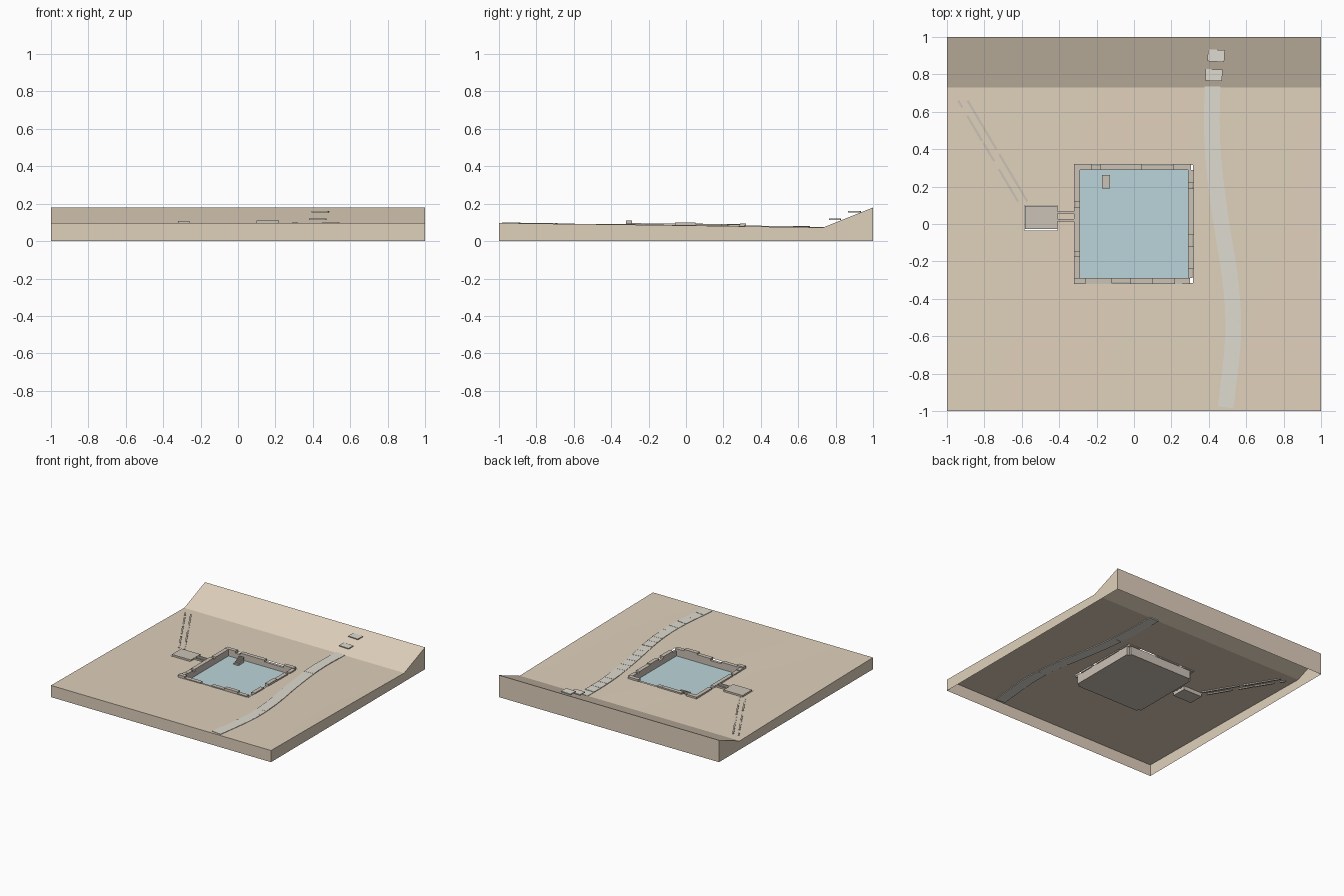
import bpy, bmesh, math, random
from mathutils import Matrix, Vector

if "Cube" in bpy.data.objects:
    bpy.data.objects.remove(bpy.data.objects["Cube"])

random.seed(4)


def mat(name, r, g, b):
    m = bpy.data.materials.new(name)
    m.diffuse_color = (r, g, b, 1)
    m.use_nodes = True
    m.node_tree.nodes["Principled BSDF"].inputs["Base Color"].default_value = m.diffuse_color
    return m


SAND = mat("sand", 0.74, 0.63, 0.50)
STONE = mat("stone", 0.60, 0.54, 0.47)
PAVING = mat("paving", 0.74, 0.71, 0.64)
WATER = mat("water", 0.50, 0.66, 0.70)


def ground(y, x=0.0):
    if y > 0.73:
        return 0.072 + (y - 0.73) / 0.27 * 0.108
    t = (y + 1) / 1.73
    bump = 0.002 * math.sin(5 * x + 1) * math.sin(math.pi * t)
    return 0.096 - 0.024 * t + bump


def finish(name, bm, material):
    me = bpy.data.meshes.new(name)
    bm.to_mesh(me)
    bm.free()
    me.materials.append(material)
    ob = bpy.data.objects.new(name, me)
    bpy.context.collection.objects.link(ob)
    return ob


def add_box(bm, x0, x1, y0, y1, z0, z1, angle=0.0):
    m = (Matrix.Translation(((x0 + x1) / 2, (y0 + y1) / 2, (z0 + z1) / 2))
         @ Matrix.Rotation(angle, 4, 'Z')
         @ Matrix.Diagonal((x1 - x0, y1 - y0, z1 - z0, 1)))
    bmesh.ops.create_cube(bm, size=1, matrix=m)


def boxes(name, items, material):
    bm = bmesh.new()
    for it in items:
        add_box(bm, *it)
    return finish(name, bm, material)


# Terrain sheet with openings for the tank and the silt basin, plus outer skirt
H = 0.315
xs = sorted({round(-1 + i * 0.1, 3) for i in range(21)} | {-H, H, -0.585, -0.41})
ys = sorted({round(-1 + i * 0.1, 3) for i in range(21)} | {-H, H, 0.73, -0.035, 0.1})
bm = bmesh.new()
grid = [[bm.verts.new((x, y, ground(y, x) if abs(x) < 1 and abs(y) < 1 else ground(y)))
         for y in ys] for x in xs]
for i in range(len(xs) - 1):
    for j in range(len(ys) - 1):
        cx, cy = (xs[i] + xs[i + 1]) / 2, (ys[j] + ys[j + 1]) / 2
        in_tank = abs(cx) < H and abs(cy) < H
        in_basin = -0.585 < cx < -0.41 and -0.035 < cy < 0.1
        if not (in_tank or in_basin):
            bm.faces.new((grid[i][j], grid[i + 1][j], grid[i + 1][j + 1], grid[i][j + 1]))
rim = [e for e in bm.edges if e.is_boundary
       and any(all(abs(v.co[k] - s) < 1e-5 for v in e.verts) for k in (0, 1) for s in (-1, 1))]
res = bmesh.ops.extrude_edge_only(bm, edges=rim)
for v in res["geom"]:
    if isinstance(v, bmesh.types.BMVert):
        v.co.z = 0
bmesh.ops.recalc_face_normals(bm, faces=bm.faces)
terrain = finish("terrain", bm, SAND)
terrain.data.shade_smooth()
bpy.context.view_layer.objects.active = terrain
terrain.select_set(True)
bpy.ops.object.shade_smooth_by_angle(angle=math.radians(12))

# Tank: floor, four retaining walls and water
boxes("tank_floor", [(-0.29, 0.29, -0.29, 0.29, 0.0, 0.012)], STONE)
boxes("tank_walls", [
    (-0.29, 0.29, 0.29, 0.312, 0.0, 0.074), (-0.29, 0.29, -0.312, -0.29, 0.0, 0.08),
    (-0.312, -0.29, -0.29, 0.29, 0.0, 0.078), (0.29, 0.312, -0.29, 0.29, 0.0, 0.078)], STONE)
boxes("water", [(-0.289, 0.289, -0.289, 0.289, 0.03, 0.036)], WATER)

# Broken coping stones: spans (start, end, top height) along each side
coping = []
for a, b, top in [(-0.32, -0.225, 0.092), (-0.18, 0.0, 0.089), (0.0, 0.04, 0.09), (0.21, 0.305, 0.094)]:
    coping.append((a, b, 0.288, 0.32, 0.07, top))
for a, b, top in [(-0.32, -0.26, 0.107), (-0.26, -0.12, 0.094), (-0.02, 0.1, 0.097), (0.1, 0.22, 0.109), (0.22, 0.30, 0.096)]:
    coping.append((a, b, -0.32, -0.288, 0.074, top))
for a, b, top in [(-0.30, -0.24, 0.098), (-0.24, -0.17, 0.093), (-0.15, 0.09, 0.094), (0.12, 0.29, 0.091)]:
    coping.append((-0.32, -0.288, a, b, 0.072, top))
for a, b, top in [(-0.24, -0.12, 0.095), (-0.06, 0.05, 0.1), (0.05, 0.19, 0.092), (0.22, 0.29, 0.089)]:
    coping.append((0.288, 0.32, a, b, 0.072, top))
boxes("coping_stones", coping, STONE)

# Short stair descending into the tank
boxes("tank_steps", [(-0.172, -0.128, 0.262 - 0.0145 * (i + 1), 0.262 - 0.0145 * i,
                      0.012, 0.078 - 0.008 * i) for i in range(5)], STONE)

# Silt basin and its short inlet into the tank
boxes("silt_basin", [(-0.582, -0.41, -0.027, 0.097, 0.05, 0.091)], STONE)
boxes("inlet_walls", [(-0.41, -0.31, y, y + 0.012, 0.076, 0.093) for y in (0.014, 0.056)], STONE)

# Half-buried feeder channel kerbs
bm = bmesh.new()
ang = math.atan2(-0.54, 0.32)
for x0, spans in [(-0.94, [(0.0, 0.07), (0.15, 0.4), (0.42, 0.6), (0.68, 1.0)]),
                  (-0.89, [(0.0, 0.48), (0.53, 1.0)])]:
    for k, (a, b) in enumerate(spans):
        t = (a + b) / 2
        x, y = x0 + 0.32 * t, 0.66 - 0.54 * t
        half = (b - a) * 0.628 / 2
        top = ground(y, x) + 0.005
        add_box(bm, x - half, x + half, y - 0.006, y + 0.006, top - 0.014, top, ang)
finish("channel_kerbs", bm, STONE)

# Winding paved path: control points joined by a smooth spline of flat slabs
ctrl = [Vector(p) for p in [(0.46, -1.25), (0.49, -0.98), (0.53, -0.6), (0.515, -0.3),
                            (0.46, 0.05), (0.42, 0.4), (0.42, 0.735), (0.44, 1.0)]]


def path_point(u):
    i = min(int(u), len(ctrl) - 4)
    t = u - i
    a, b, c, d = ctrl[i:i + 4]
    return 0.5 * (2 * b + (c - a) * t + (2 * a - 5 * b + 4 * c - d) * t * t
                  + (3 * b - a - 3 * c + d) * t ** 3)


bm = bmesh.new()
N = 20
for i in range(N):
    p, q = path_point(5 * i / N), path_point(5 * (i + 1) / N)
    n = Vector((q - p).yx).normalized() * 0.042
    n.y = -n.y
    mid = (p + q) / 2
    top = ground(mid.y, mid.x) + random.uniform(0.003, 0.006)
    low = [bm.verts.new((*c, top - 0.010)) for c in (p - n, p + n, q + n, q - n)]
    f = bm.faces.new(low)
    ext = bmesh.ops.extrude_face_region(bm, geom=[f], use_keep_orig=True)
    for v in ext["geom"]:
        if isinstance(v, bmesh.types.BMVert):
            v.co.z = top
bmesh.ops.recalc_face_normals(bm, faces=bm.faces)
finish("path", bm, PAVING)

# Two level stepping slabs climbing the embankment
boxes("bank_slabs", [(0.382, 0.472, 0.765, 0.827, 0.113, 0.12, -0.04),
                     (0.394, 0.484, 0.868, 0.932, 0.154, 0.161, -0.06)], PAVING)
